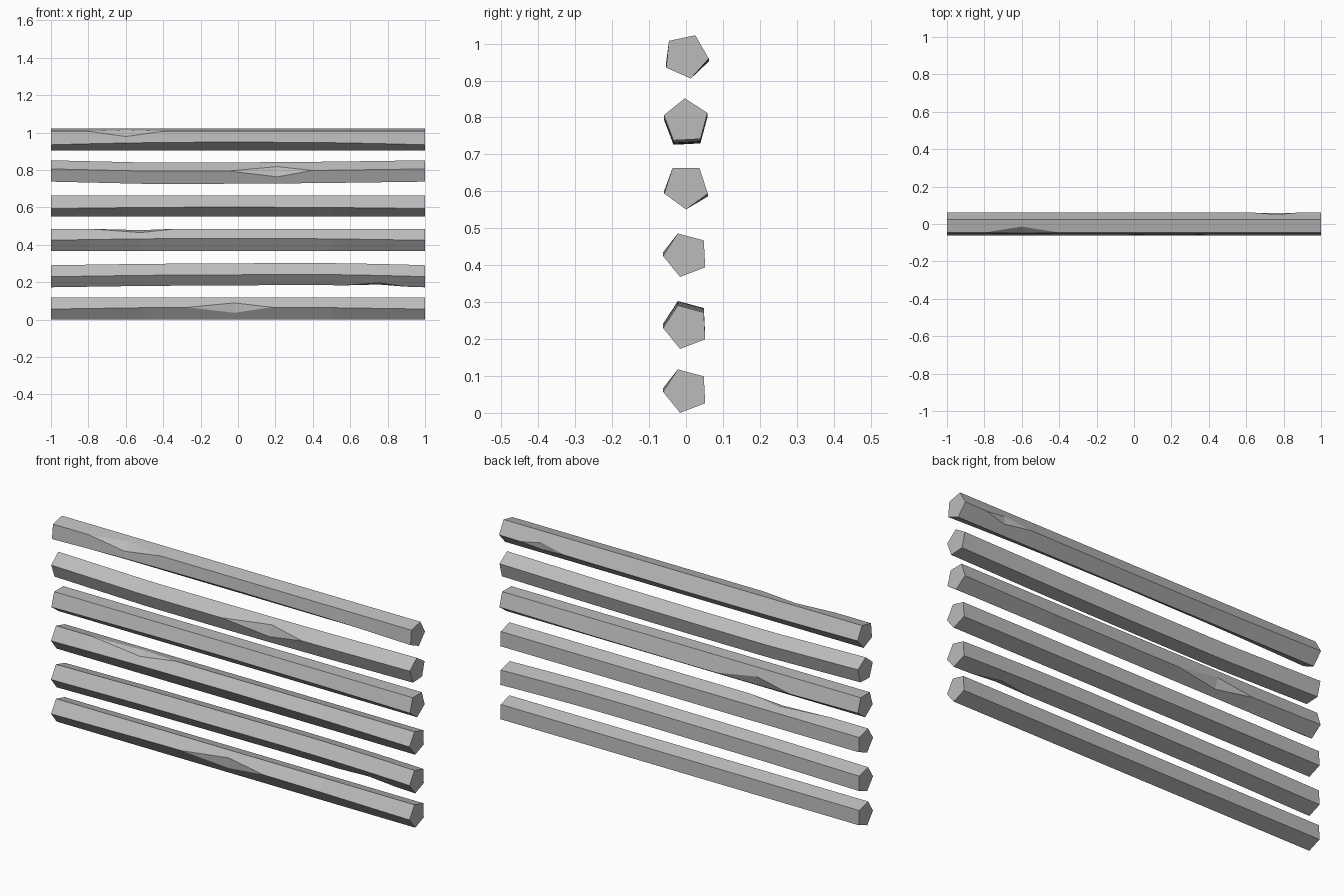
import bpy, bmesh, math

cube = bpy.data.objects.get("Cube")
if cube:
    bpy.data.objects.remove(cube, do_unlink=True)

SIDES = 5
RADIUS = 0.062

grey = bpy.data.materials.new("plain_grey")
grey.use_nodes = True
colour = (0.5, 0.5, 0.5, 1)
grey.diffuse_color = colour
grey.node_tree.nodes["Principled BSDF"].inputs["Base Color"].default_value = colour


def arch(x, peak):
    """0 at both ends of the bar, 1 at the peak."""
    half = 1 - peak if x > peak else 1 + peak
    return 1 - ((x - peak) / half) ** 2


def make_bar(name, z, turn, nicks, bow=0, peak=0, warp=None):
    """Pentagonal bar along x; nicks = {edge: (start, middle, end, depth)}."""
    warp = warp or {}
    stations = {-1, -0.5, peak, 0.5, 1}
    for start, middle, end, depth in nicks.values():
        stations = {s for s in stations if not start <= s <= end}
        stations |= {start, middle, end}

    bm = bmesh.new()
    rings = []
    for x in sorted(stations):
        # Cross-section, bowed, with some edges drifting up or down
        corners = []
        for k in range(SIDES):
            a = math.radians(turn) + math.tau * k / SIDES
            lift = bow * arch(x, peak) + warp.get(k, 0) * arch(x, 0)
            corners.append((RADIUS * math.cos(a), z + RADIUS * math.sin(a) + lift))
        # Each corner is doubled; the pair opens out where a nick is cut
        ring = []
        for k, (cy, cz) in enumerate(corners):
            nick = nicks.get(k)
            depth = nick[3] if nick and x == nick[1] else 0
            for other in (k - 1, (k + 1) % SIDES):
                oy, oz = corners[other]
                ring.append(bm.verts.new((x, cy + (oy - cy) * depth, cz + (oz - cz) * depth)))
        rings.append(ring)

    n = SIDES * 2
    for a, b in zip(rings, rings[1:]):
        for i in range(n):
            j = (i + 1) % n
            bm.faces.new((a[i], a[j], b[j], b[i]))
    bm.faces.new(rings[0])
    bm.faces.new(rings[-1])
    bmesh.ops.remove_doubles(bm, verts=bm.verts, dist=0.0001)
    bmesh.ops.recalc_face_normals(bm, faces=bm.faces)

    mesh = bpy.data.meshes.new(name)
    bm.to_mesh(mesh)
    bm.free()
    mesh.materials.append(grey)
    bpy.context.collection.objects.link(bpy.data.objects.new(name, mesh))


# Stack of six rails, bottom to top
make_bar("rail_bottom", 0.06, 39, {2: (-0.27, -0.02, 0.18, 0.45)}, warp={2: 0.01})
make_bar("rail_second", 0.233, 39, {3: (0.57, 0.75, 0.9, 0.3)}, bow=0.012, peak=0.3)
make_bar("rail_third", 0.428, 39, {1: (-0.8, -0.52, -0.33, 0.38)}, warp={2: 0.01})
make_bar("rail_fourth", 0.613, 54, {4: (-0.62, -0.43, -0.2, 0.45)}, warp={2: 0.008, 4: -0.008})
make_bar("rail_fifth", 0.79, 21, {2: (-0.05, 0.21, 0.4, 0.48)}, bow=-0.012, peak=-0.4)
make_bar("rail_top", 0.966, 66, {1: (-0.8, -0.6, -0.4, 0.45), 4: (0.63, 0.77, 0.88, 0.3)},
         warp={2: 0.015, 4: -0.008})
